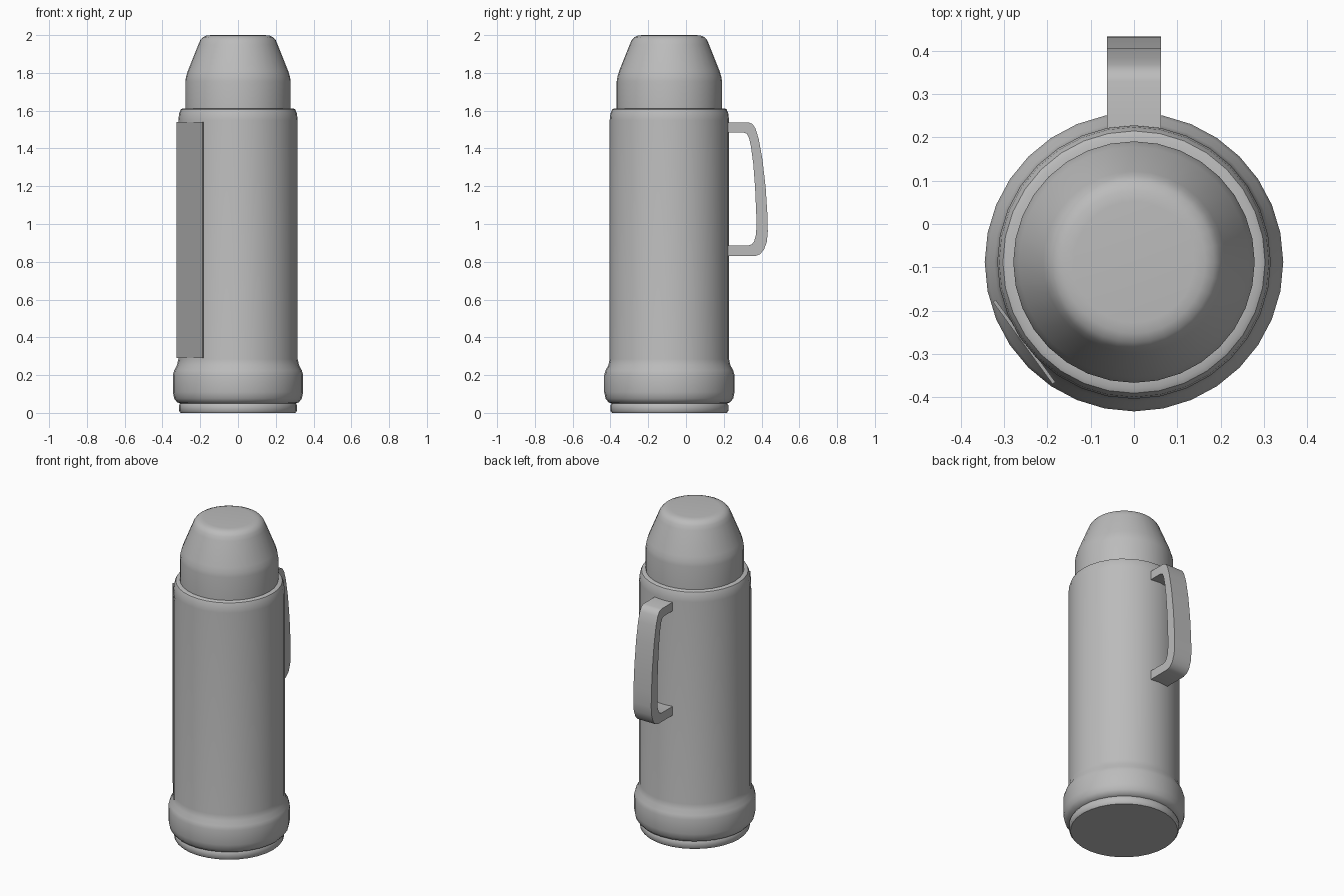
import bpy, bmesh, math
from mathutils import Vector, Matrix

if "Cube" in bpy.data.objects:
    bpy.data.objects.remove(bpy.data.objects["Cube"])

AXIS_Y = -0.088   # centre line of the flask
SIDES = 32

def material(name, v):
    m = bpy.data.materials.new(name)
    m.diffuse_color = (v, v, v, 1)
    m.use_nodes = True
    m.node_tree.nodes["Principled BSDF"].inputs["Base Color"].default_value = m.diffuse_color
    return m

grey = material("light grey", 0.5)
dark = material("mid grey", 0.4)

def finish(name, bm, mat, angle=None):
    bmesh.ops.recalc_face_normals(bm, faces=bm.faces)
    me = bpy.data.meshes.new(name)
    bm.to_mesh(me)
    bm.free()
    me.materials.append(mat)
    ob = bpy.data.objects.new(name, me)
    bpy.context.collection.objects.link(ob)
    if angle:
        bpy.ops.object.select_all(action='DESELECT')
        ob.select_set(True)
        bpy.context.view_layer.objects.active = ob
        bpy.ops.object.shade_smooth_by_angle(angle=math.radians(angle))
    return ob

def lathe(name, profile, mat, angle=40):
    """Turn a (radius, height) profile round the flask axis and cap both ends."""
    bm = bmesh.new()
    rings = []
    for r, z in profile:
        rings.append([bm.verts.new((r * math.cos(2 * math.pi * i / SIDES),
                                    AXIS_Y + r * math.sin(2 * math.pi * i / SIDES), z))
                      for i in range(SIDES)])
    for a, b in zip(rings, rings[1:]):
        for i in range(SIDES):
            j = (i + 1) % SIDES
            bm.faces.new((a[i], a[j], b[j], b[i]))
    bm.faces.new(rings[0][::-1])
    bm.faces.new(rings[-1])
    return finish(name, bm, mat, angle)

# Body with foot, base ring and rounded shoulder
lathe("flask_body", [
    (0.304, 0), (0.312, 0.01), (0.312, 0.04), (0.306, 0.05), (0.322, 0.056),
    (0.338, 0.076), (0.345, 0.11), (0.345, 0.2), (0.338, 0.225), (0.323, 0.252),
    (0.316, 0.285), (0.316, 1.55), (0.312, 1.585), (0.303, 1.607), (0.293, 1.612),
    (0.27, 1.612)], grey)

# Cup lid
lathe("cup_lid", [
    (0.279, 1.6), (0.279, 1.755), (0.275, 1.78), (0.266, 1.81), (0.21, 1.95),
    (0.2, 1.973), (0.186, 1.989), (0.165, 1.998), (0.14, 2.0)], grey)

# Handle: side outline (y, z) extruded across x
outer = [(0.2, 1.538), (0.33, 1.538), (0.352, 1.53), (0.368, 1.505), (0.385, 1.45),
         (0.405, 1.34), (0.422, 1.19), (0.431, 1.05), (0.433, 0.96), (0.428, 0.905),
         (0.412, 0.862), (0.39, 0.839), (0.365, 0.83), (0.2, 0.83)]
inner = [(0.2, 1.484), (0.305, 1.484), (0.322, 1.478), (0.334, 1.455), (0.344, 1.41),
         (0.356, 1.32), (0.366, 1.19), (0.372, 1.05), (0.373, 0.98), (0.369, 0.935),
         (0.36, 0.907), (0.348, 0.892), (0.33, 0.886), (0.2, 0.886)]
bm = bmesh.new()
loops = [[bm.verts.new((x, y, z)) for y, z in pts]
         for x, pts in ((-0.062, outer), (0.062, outer), (0.062, inner), (-0.062, inner))]
for k in range(4):
    a, b = loops[k], loops[(k + 1) % 4]
    for i in range(len(outer) - 1):
        bm.faces.new((a[i], a[i + 1], b[i + 1], b[i]))
for i in (0, -1):
    bm.faces.new([l[i] for l in loops])
finish("handle", bm, grey, 40)

# Flat label plate on the front left of the body
turn = math.radians(216)
centre = Vector((math.cos(turn), math.sin(turn), 0)) * 0.314
bm = bmesh.new()
bmesh.ops.create_cube(bm, size=1, matrix=(
    Matrix.Translation((centre.x, AXIS_Y + centre.y, 0.915)) @
    Matrix.Rotation(turn, 4, 'Z') @ Matrix.Diagonal((0.008, 0.235, 1.25, 1))))
finish("label_plate", bm, dark)
